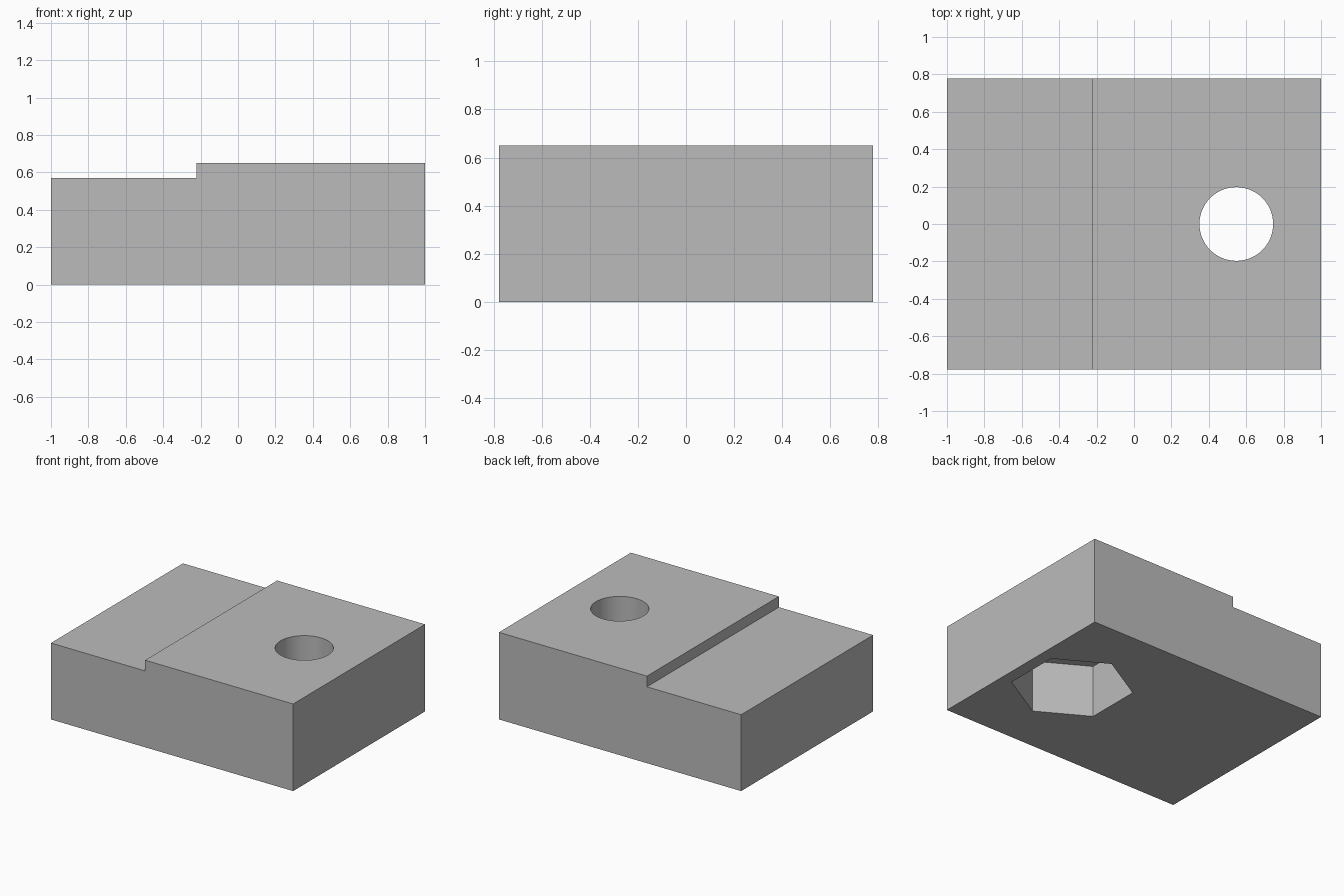
import bpy, bmesh, math

if "Cube" in bpy.data.objects:
    bpy.data.objects.remove(bpy.data.objects["Cube"])

HALF_Y = 0.778
HOLE_X = 0.547

grey = bpy.data.materials.new("grey")
grey.diffuse_color = (0.5, 0.5, 0.5, 1)
grey.use_nodes = True
grey.node_tree.nodes["Principled BSDF"].inputs["Base Color"].default_value = grey.diffuse_color


def cut_prism(target, name, sides, radius, z0, z1, turn=0.0):
    """Cut a vertical prism centred on the bolt axis out of the target."""
    bpy.ops.mesh.primitive_cylinder_add(
        vertices=sides, radius=radius, depth=z1 - z0,
        location=(HOLE_X, 0, (z0 + z1) / 2), rotation=(0, 0, turn))
    cutter = bpy.context.object
    cutter.name = name
    cutter.hide_render = True
    bpy.context.view_layer.objects.active = target
    mod = target.modifiers.new(name, 'BOOLEAN')
    mod.operation = 'DIFFERENCE'
    mod.solver = 'EXACT'
    mod.object = cutter
    bpy.ops.object.modifier_apply(modifier=mod.name)
    bpy.data.objects.remove(cutter, do_unlink=True)


# Stepped block: side profile extruded along y
profile = [(-1, 0), (1, 0), (1, 0.65), (-0.222, 0.65), (-0.222, 0.57), (-1, 0.57)]
bm = bmesh.new()
face = bm.faces.new([bm.verts.new((x, -HALF_Y, z)) for x, z in profile])
ext = bmesh.ops.extrude_face_region(bm, geom=[face])
verts = [g for g in ext["geom"] if isinstance(g, bmesh.types.BMVert)]
bmesh.ops.translate(bm, verts=verts, vec=(0, 2 * HALF_Y, 0))
bmesh.ops.recalc_face_normals(bm, faces=bm.faces)
mesh = bpy.data.meshes.new("stepped_block")
bm.to_mesh(mesh)
bm.free()
mesh.materials.append(grey)
block = bpy.data.objects.new("stepped_block", mesh)
bpy.context.collection.objects.link(block)

# Hexagonal nut pocket in the underside, flats facing +x and -x
cut_prism(block, "nut_pocket", 6, 0.416, -0.2, 0.39)
# Round bolt hole through to the top
cut_prism(block, "bolt_hole", 64, 0.197, -0.3, 0.9)

# Smooth bore, sharp edges elsewhere
bpy.ops.object.select_all(action='DESELECT')
block.select_set(True)
bpy.context.view_layer.objects.active = block
bpy.ops.object.shade_smooth_by_angle(angle=math.radians(30))
